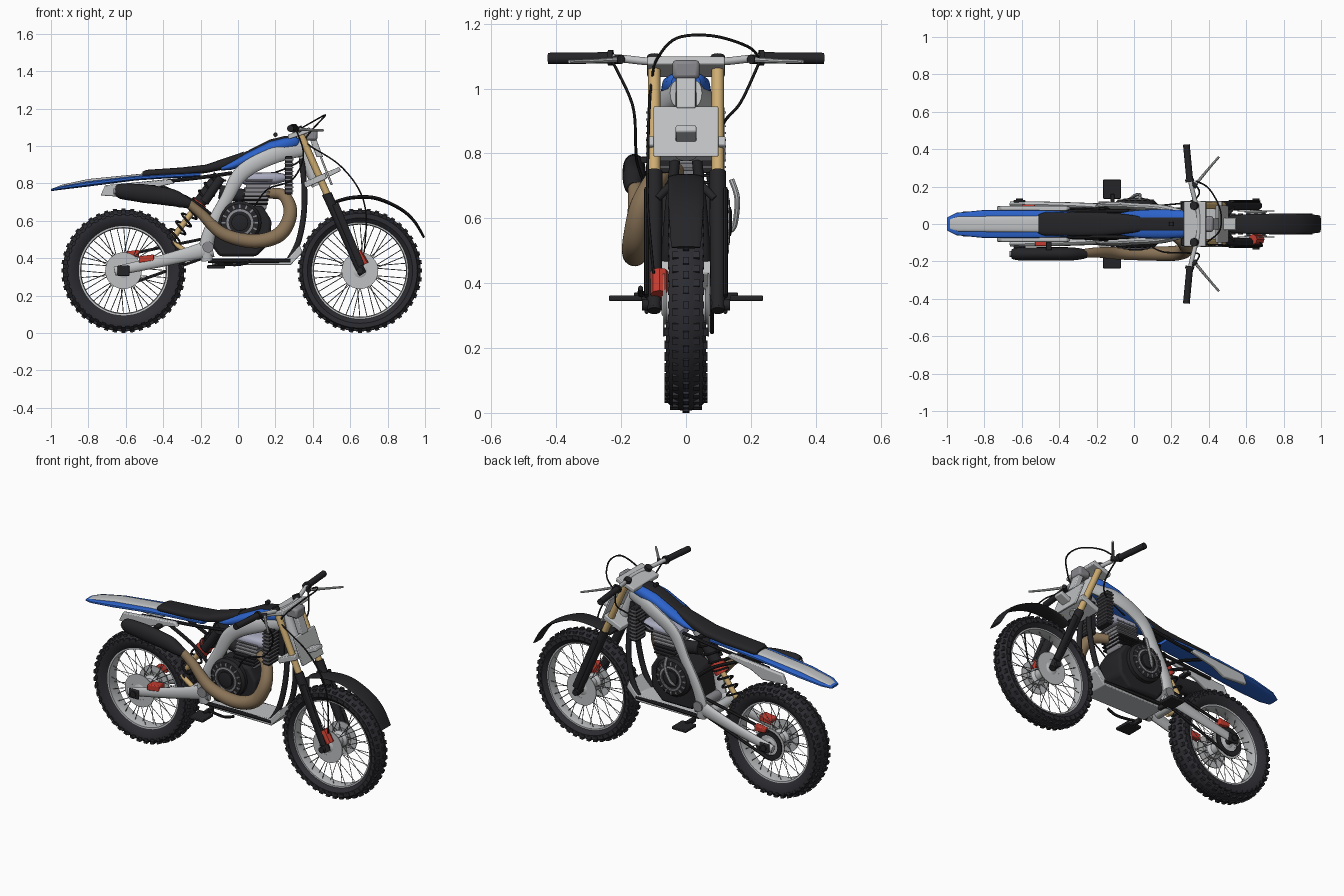
import bpy, bmesh, math
from mathutils import Vector, Matrix

if "Cube" in bpy.data.objects:
    bpy.data.objects.remove(bpy.data.objects["Cube"])


def material(name, rgb):
    m = bpy.data.materials.new(name)
    m.diffuse_color = (*rgb, 1)
    m.use_nodes = True
    m.node_tree.nodes["Principled BSDF"].inputs["Base Color"].default_value = m.diffuse_color
    return m


TYRE = material("tyre charcoal", (0.026, 0.026, 0.032))
BLACK = material("satin black", (0.018, 0.018, 0.021))
SILVER = material("light silver", (0.52, 0.53, 0.54))
GREY = material("engine grey", (0.25, 0.25, 0.27))
LILAC = material("pale lilac grey", (0.40, 0.41, 0.52))
BLUE = material("blue plastic", (0.025, 0.125, 0.60))
GOLD = material("gold", (0.62, 0.42, 0.17))
BROWN = material("exhaust brown", (0.25, 0.17, 0.095))
RED = material("red", (0.55, 0.045, 0.03))


def finish(name, bm, mat, bevel=0):
    bmesh.ops.recalc_face_normals(bm, faces=bm.faces)
    me = bpy.data.meshes.new(name)
    bm.to_mesh(me)
    bm.free()
    me.materials.append(mat)
    ob = bpy.data.objects.new(name, me)
    bpy.context.collection.objects.link(ob)
    if bevel:
        b = ob.modifiers.new("bevel", 'BEVEL')
        b.width, b.segments, b.limit_method = bevel, 2, 'ANGLE'
    return ob


def skin(bm, rings, closed=False):
    """Join rings of points with quads and cap both ends."""
    vs = [[bm.verts.new(p) for p in r] for r in rings]
    n = len(vs[0])
    pairs = list(zip(vs, vs[1:])) + ([(vs[-1], vs[0])] if closed else [])
    for a, b in pairs:
        for i in range(n):
            bm.faces.new((a[i], a[(i + 1) % n], b[(i + 1) % n], b[i]))
    if not closed:
        bm.faces.new(vs[0][::-1])
        bm.faces.new(vs[-1])


def add_sweep(bm, pts, radii, sides=12, steps=6):
    """Tube through points; a radius may be (y radius, other radius)."""
    n = len(pts)
    if not isinstance(radii, list):
        radii = [radii] * n
    rad = [Vector(r if isinstance(r, tuple) else (r, r)) for r in radii]
    P = [Vector(p) for p in pts]
    path, rr = [], []
    k = steps if n > 2 else 1
    for i in range(n - 1):
        a, b, c, d = P[max(i - 1, 0)], P[i], P[i + 1], P[min(i + 2, n - 1)]
        for j in range(k):
            t = j / k
            path.append(0.5 * (2 * b + (c - a) * t + (2 * a - 5 * b + 4 * c - d) * t * t
                               + (3 * b - a - 3 * c + d) * t ** 3) if n > 2 else b)
            rr.append(rad[i].lerp(rad[i + 1], t))
    path.append(P[-1])
    rr.append(rad[-1])
    t0 = (path[1] - path[0]).normalized()
    u = Vector((0, 1, 0)) if abs(t0.y) < 0.9 else Vector((1, 0, 0))
    rings = []
    for i, p in enumerate(path):
        t = (path[min(i + 1, len(path) - 1)] - path[max(i - 1, 0)]).normalized()
        u = (u - t * u.dot(t)).normalized()
        v = t.cross(u)
        rings.append([p + u * math.cos(q) * rr[i].x + v * math.sin(q) * rr[i].y
                      for q in (math.tau * s / sides for s in range(sides))])
    skin(bm, rings)


def sweep(name, pts, radii, mat, mirror=False, sides=12):
    bm = bmesh.new()
    for s in ((1, -1) if mirror else (1,)):
        add_sweep(bm, [(x, y * s, z) for x, y, z in pts], radii, sides)
    return finish(name, bm, mat)


def plate(name, prof, y0, y1, mat, bevel=0.005, mirror=False):
    """Side-view outline (x, z) extruded across y."""
    bm = bmesh.new()
    for s in ((1, -1) if mirror else (1,)):
        skin(bm, [[(x, y * s, z) for x, z in prof] for y in (y0, y1)])
    return finish(name, bm, mat, bevel)


def box(name, x0, x1, y0, y1, z0, z1, mat, bevel=0.005, mirror=False):
    return plate(name, [(x0, z0), (x1, z0), (x1, z1), (x0, z1)], y0, y1, mat, bevel, mirror)


def lathe(name, prof, cx, cz, mat, n=48, closed=False):
    """Revolve (radius, y) points around a sideways axle."""
    bm = bmesh.new()
    rings = [[(cx + r * math.cos(math.tau * i / n), y, cz + r * math.sin(math.tau * i / n))
              for i in range(n)] for r, y in prof]
    skin(bm, rings, closed)
    return finish(name, bm, mat)


def loft(name, rows, mat, power=3, n=24):
    """Rounded body from (x, z bottom, z top, half width) stations."""
    e = 2 / power
    f = lambda c: math.copysign(abs(c) ** e, c)
    bm = bmesh.new()
    skin(bm, [[(x, w * f(math.cos(math.tau * i / n)),
                (a + b) / 2 + (b - a) / 2 * f(math.sin(math.tau * i / n))) for i in range(n)]
              for x, a, b, w in rows])
    return finish(name, bm, mat)


# wheels: tyre, knobs, rim, hub, discs, spokes
def wheel(tag, cx, inner, w):
    cz, R = 0.333, 0.325
    m = (inner + R) / 2
    lathe(tag + "_tyre", [(inner, -w * .6), (m - .01, -w), (m + .015, -w), (R - .012, -w * .75),
                          (R, -w * .3), (R, w * .3), (R - .012, w * .75), (m + .015, w),
                          (m - .01, w), (inner, w * .6)], cx, cz, TYRE, 64, True)
    bm = bmesh.new()
    for i in range(44):
        for y, r, o in ((0, R, 0), (-w * .62, R - .009, .5), (w * .62, R - .009, .5), (-w * .9, R - .03, 0),
                        (w * .9, R - .03, 0)):
            a = math.tau * (i + o) / 44
            M = (Matrix.Translation((cx, 0, cz)) @ Matrix.Rotation(a, 4, 'Y')
                 @ Matrix.Translation((r, y, 0)) @ Matrix.Diagonal((.016, w * .36, .022, 1)))
            bmesh.ops.create_cube(bm, size=1, matrix=M)
    finish(tag + "_tyre_knobs", bm, TYRE)
    lathe(tag + "_rim", [(inner + .006, -w * .62), (inner - .008, -w * .6), (inner - .012, 0),
                         (inner - .008, w * .6), (inner + .006, w * .62)], cx, cz, SILVER, 64, True)
    lathe(tag + "_hub", [(.03, -.075), (.05, -.06), (.05, -.045), (.034, -.03), (.034, .03),
                         (.05, .045), (.05, .06), (.03, .075)], cx, cz, SILVER, 32)
    for s in (-1, 1):
        lathe(tag + "_brake_disc", [(.055, s * .066), (.098, s * .066), (.098, s * .071), (.055, s * .071)],
              cx, cz, SILVER, 40, True)
        lathe(tag + "_disc_carrier", [(.06, s * .062), (.06, s * .07)], cx, cz, SILVER, 24)
    lathe(tag + "_axle", [(.018, -.135), (.018, .135)], cx, cz, BLACK, 12)
    bm = bmesh.new()
    for i in range(40):
        s = 1 if i % 2 else -1
        a = math.tau * i / 40
        b = a + (.35 if i % 4 < 2 else -.35)
        add_sweep(bm, [(cx + .048 * math.cos(b), s * .05, cz + .048 * math.sin(b)),
                       (cx + inner * math.cos(a), s * .01, cz + inner * math.sin(a))], .0022, 4)
    finish(tag + "_spokes", bm, GREY)


wheel("front", 0.652, 0.258, 0.052)
wheel("rear", -0.612, 0.238, 0.062)

# fork, clamps and steering head
sweep("fork_tube", [(.325, .098, 1.085), (.49, .098, .71)], .019, GOLD, True, 20)
sweep("fork_lower", [(.478, .098, .735), (.49, .098, .71), (.64, .098, .37), (.668, .098, .315)],
      [.026, .026, .023, .02], BLACK, True, 16)
sweep("fork_cap", [(.318, .098, 1.10), (.328, .098, 1.078)], .022, BLACK, True)
sweep("fork_guard", [(.52, .122, .69), (.66, .122, .36)], (.007, .018), BLACK, True)
sweep("steering_head", [(.305, 0, 1.06), (.425, 0, .79)], .032, SILVER, sides=20)
plate("upper_clamp", [(.27, 1.035), (.39, 1.075), (.382, 1.10), (.265, 1.06)], -.12, .12, SILVER)
plate("lower_clamp", [(.36, .775), (.475, .825), (.465, .855), (.35, .805)], -.122, .122, SILVER)
plate("plate_bracket", [(.46, .822), (.55, .867), (.542, .888), (.45, .85)], -.032, .032, SILVER)
plate("number_plate", [(.435, .945), (.447, .945), (.508, .79), (.496, .79)], -.1, .1, SILVER, .004)
plate("stem_cover", [(.375, 1.06), (.41, 1.06), (.455, .94), (.42, .94)], -.03, .03, SILVER)
box("bar_pad", .35, .425, -.042, .042, 1.03, 1.088, GREY, .012)
sweep("red_front_caliper", [(.635, -.082, .435), (.675, -.082, .365)], (.028, .026), RED, sides=8)

# handlebar, grips, levers
bar = [(.28, .42, 1.093), (.30, .24, 1.095), (.325, .13, 1.085), (.345, .05, 1.08)]
sweep("handlebar", bar + [(x, -y, z) for x, y, z in bar[::-1]], .012, SILVER)
sweep("grip", [(.28, .425, 1.093), (.298, .235, 1.095)], .018, BLACK, True, 14)
sweep("grip_flange", [(.297, .24, 1.095), (.299, .225, 1.095)], .024, BLACK, True, 14)
sweep("lever_mount", [(.30, .22, 1.09), (.335, .2, 1.09)], .014, BLACK, True)
sweep("lever", [(.32, .20, 1.09), (.39, .285, 1.085), (.455, .36, 1.083)], [.009, .007, .006], SILVER, True, 8)

# cables
for name, pts in {
    "loop_cable": [(.33, .23, 1.09), (.40, .19, 1.13), (.46, .08, 1.163), (.46, -.03, 1.155),
                   (.40, -.09, 1.09), (.36, -.105, 1.03), (.40, -.11, .99)],
    "brake_hose": [(.40, -.11, .99), (.54, -.115, .90), (.645, -.118, .77), (.685, -.118, .63), (.675, -.1, .43)],
    "clutch_cable": [(.31, -.23, 1.09), (.35, -.165, .95), (.29, -.155, .82), (.16, -.15, .77), (.09, -.12, .68)],
    "throttle_cable": [(.31, .23, 1.09), (.35, .17, .96), (.30, .12, .90), (.15, .1, .84)],
}.items():
    sweep(name, pts, .0045, BLACK, sides=6)

# fenders, seat, tank
sweep("front_fender", [(.49, 0, .69), (.60, 0, .722), (.73, 0, .722), (.86, 0, .668), (.94, 0, .60), (.995, 0, .51)],
      [(.04, .008), (.052, .01), (.055, .01), (.055, .009), (.052, .008), (.045, .006)], BLACK, sides=16)
sweep("fender_mount", [(.50, .05, .70), (.53, .09, .66)], .012, BLACK, True)
loft("rear_fender", [(-1, .758, .77, .035), (-.95, .765, .785, .06), (-.8, .783, .812, .075),
                     (-.55, .815, .84, .075), (-.4, .825, .85, .07), (-.2, .835, .86, .06)], BLUE)
loft("rear_fender_stripe", [(-.985, .765, .775, .03), (-.94, .77, .793, .04), (-.8, .79, .823, .042),
                            (-.5, .825, .853, .045), (-.35, .83, .856, .045)], SILVER)
loft("seat", [(-.51, .835, .862, .05), (-.49, .835, .872, .06), (-.3, .843, .885, .064), (-.17, .855, .90, .062),
              (-.07, .875, .935, .055), (-.0, .905, .958, .046), (.03, .93, .97, .04)], BLACK)
loft("tank", [(-.09, .868, .89, .055), (-.03, .873, .92, .068), (.05, .90, .965, .076), (.17, .945, 1.025, .078),
              (.25, .97, 1.045, .074), (.31, .985, 1.05, .06), (.325, .995, 1.04, .045)], BLUE, 2.8)
loft("tank_top_panel", [(-.02, .92, .943, .034), (.05, .95, .973, .036), (.17, 1.01, 1.034, .036),
                        (.25, 1.03, 1.053, .036), (.315, 1.035, 1.056, .034)], BLACK, 4)
lathe("tank_cap", [(.012, -.012), (.012, .012)], .20, 1.06, BLACK, 12)
plate("tail_side_panel", [(-.735, .735), (-.71, .79), (-.36, .822), (-.34, .80), (-.5, .765), (-.58, .725)],
      .07, .095, SILVER, .006, True)

# frame, subframe and skid plate
sweep("main_frame", [(.34, .03, .985), (.17, .08, .94), (.02, .092, .855), (-.06, .097, .72),
                     (-.14, .097, .57), (-.17, .09, .46), (-.165, .085, .385)],
      [(.02, .04), (.02, .044), (.02, .042), (.02, .034), (.02, .034), (.022, .04), (.02, .03)], SILVER, True, 14)
sweep("subframe_rail", [(-.03, .07, .855), (-.25, .068, .825), (-.6, .062, .79)], .010, BLACK, True, 8)
sweep("subframe_strut", [(-.13, .085, .62), (-.25, .075, .71), (-.46, .065, .805)], .010, BLACK, True, 8)
sweep("down_tube", [(.34, .02, .93), (.355, .035, .77), (.35, .05, .62), (.32, .06, .48), (.27, .065, .385)],
      .016, BLACK, True, 10)
plate("skid_plate", [(-.14, .362), (.28, .362), (.345, .43), (.33, .47), (.27, .40), (-.14, .387)],
      -.082, .082, SILVER)
sweep("lower_rail", [(-.16, .085, .385), (.28, .075, .385)], .012, BLACK, True, 8)
box("foot_peg_arm", -.125, -.105, .08, .16, .345, .372, BLACK, .003, True)
box("foot_peg", -.165, -.07, .135, .238, .345, .362, BLACK, .004, True)
sweep("brake_pedal", [(-.12, -.125, .37), (-.0, -.14, .365), (.07, -.14, .385)], .008, BLACK, sides=8)

# swingarm, chain, rear caliper
sweep("swingarm", [(-.14, .085, .455), (-.25, .095, .425), (-.45, .103, .375), (-.66, .107, .33)],
      [(.025, .05), (.018, .038), (.016, .03), (.014, .024)], SILVER, True, 12)
sweep("swingarm_bridge", [(-.235, -.09, .44), (-.235, .09, .44)], .03, SILVER)
lathe("swingarm_pivot", [(.03, -.12), (.03, .12)], -.16, .46, GREY, 20)
box("axle_block", -.645, -.58, .115, .128, .305, .36, BLACK, .006, True)
sweep("chain", [(-.612, .08, .415), (-.13, .08, .515)], (.007, .009), BLACK, sides=6)
sweep("chain_lower", [(-.612, .08, .25), (-.13, .08, .42)], (.007, .009), BLACK, sides=6)
lathe("rear_sprocket", [(.06, .077), (.088, .077), (.088, .084), (.06, .084)], -.612, .333, BLACK, 32, True)
plate("red_rear_caliper", [(-.53, .375), (-.45, .385), (-.45, .42), (-.53, .41)], -.118, -.06, RED)
plate("red_chain_guide", [(-.60, .41), (-.53, .405), (-.53, .445), (-.60, .435)], .07, .105, RED)

# rear shock with coil
sweep("shock_body", [(-.10, 0, .84), (-.21, 0, .69)], .034, BLACK, sides=16)
sweep("shock_reservoir", [(-.09, -.06, .83), (-.18, -.06, .70)], .025, BLACK, sides=14)
sweep("red_shock_collar", [(-.205, 0, .70), (-.245, 0, .645)], .042, RED, sides=16)
sweep("shock_rod", [(-.24, 0, .655), (-.36, 0, .49)], .016, GOLD)
A, B = Vector((-.10, 0, .84)), Vector((-.345, 0, .51))
d = (B - A).normalized()
e = d.cross(Vector((0, 1, 0)))
coil = [A.lerp(B, i / 80) + .04 * (e * math.cos(i * .63) + Vector((0, math.sin(i * .63), 0))) for i in range(81)]
bm = bmesh.new()
add_sweep(bm, coil, .006, 6, 2)
finish("shock_spring", bm, BLACK)
sweep("shock_linkage", [(-.36, -.04, .49), (-.27, -.04, .43)], .014, GOLD)

# engine
plate("crankcase", [(-.15, .48), (-.12, .64), (-.03, .68), (.13, .68), (.18, .6), (.17, .48), (.1, .41), (-.1, .41)],
      -.088, .088, BLACK, .015)
for s in (-1, 1):
    lathe("engine_cover", [(.115, s * .08), (.115, s * .11), (.1, s * .125), (.075, s * .128)], .01, .59, BLACK, 32)
    lathe("cover_ring", [(.072, s * .12), (.072, s * .134), (.06, s * .136), (.06, s * .12)], .01, .59, GREY, 32, True)
    lathe("cover_cap", [(.045, s * .12), (.045, s * .138), (.03, s * .142)], .01, .59, BLACK, 24)
    bm = bmesh.new()
    for i in range(16):
        M = (Matrix.Translation((.01, 0, .59)) @ Matrix.Rotation(math.tau * i / 16, 4, 'Y')
             @ Matrix.Translation((.088, s * .126, 0)) @ Matrix.Diagonal((.02, .012, .008, 1)))
        bmesh.ops.create_cube(bm, size=1, matrix=M)
    finish("cover_ribs", bm, GREY)
plate("cylinder", [(.02, .66), (.15, .66), (.175, .80), (.045, .80)], -.055, .055, GREY)
for i in range(7):
    x, z = .015 + i * .004, .685 + i * .021
    box("cooling_fin", x, x + .145, -.078, .078, z, z + .009, GREY if i > 2 else BLACK, .002)
loft("cylinder_head", [(.02, .80, .835, .05), (.05, .79, .855, .075), (.2, .795, .86, .075), (.25, .81, .85, .05)], LILAC)
sweep("carburettor", [(.04, 0, .73), (-.10, 0, .755)], .038, BLACK, sides=14)
box("radiator_core", .252, .292, .028, .118, .74, .945, BLACK, .004, True)
for i in range(9):
    z = .755 + i * .021
    box("radiator_slat", .248, .298, .03, .124, z, z + .006, GREY, 0, True)
sweep("kick_starter", [(-.02, .13, .56), (.0, .15, .58), (.03, .158, .66), (.03, .14, .72)], .009, SILVER, sides=8)

# exhaust and silencer on the near side
sweep("exhaust_pipe", [(.16, -.03, .745), (.245, -.08, .735), (.28, -.135, .64), (.225, -.156, .53), (.09, -.158, .49),
                       (-.08, -.156, .53), (-.2, -.152, .64), (-.28, -.158, .705)],
      [.026, .032, .037, .04, .038, .034, .027, .022], BROWN, sides=20)
sweep("silencer", [(-.255, -.16, .69), (-.30, -.16, .705), (-.36, -.16, .725), (-.50, -.16, .745),
                   (-.62, -.16, .757), (-.655, -.16, .757)],
      [.022, (.032, .036), (.036, .046), (.036, .05), (.034, .042), (.024, .026)], BLACK, sides=20)
sweep("silencer_tip", [(-.64, -.16, .757), (-.665, -.16, .757)], .016, GREY)
box("silencer_bracket", -.47, -.44, -.14, -.07, .77, .79, BLACK, .003)

# smooth rounded parts, keep hard edges
for ob in bpy.data.objects:
    ob.select_set(True)
bpy.context.view_layer.objects.active = bpy.data.objects["seat"]
bpy.ops.object.shade_smooth_by_angle(angle=math.radians(38))
